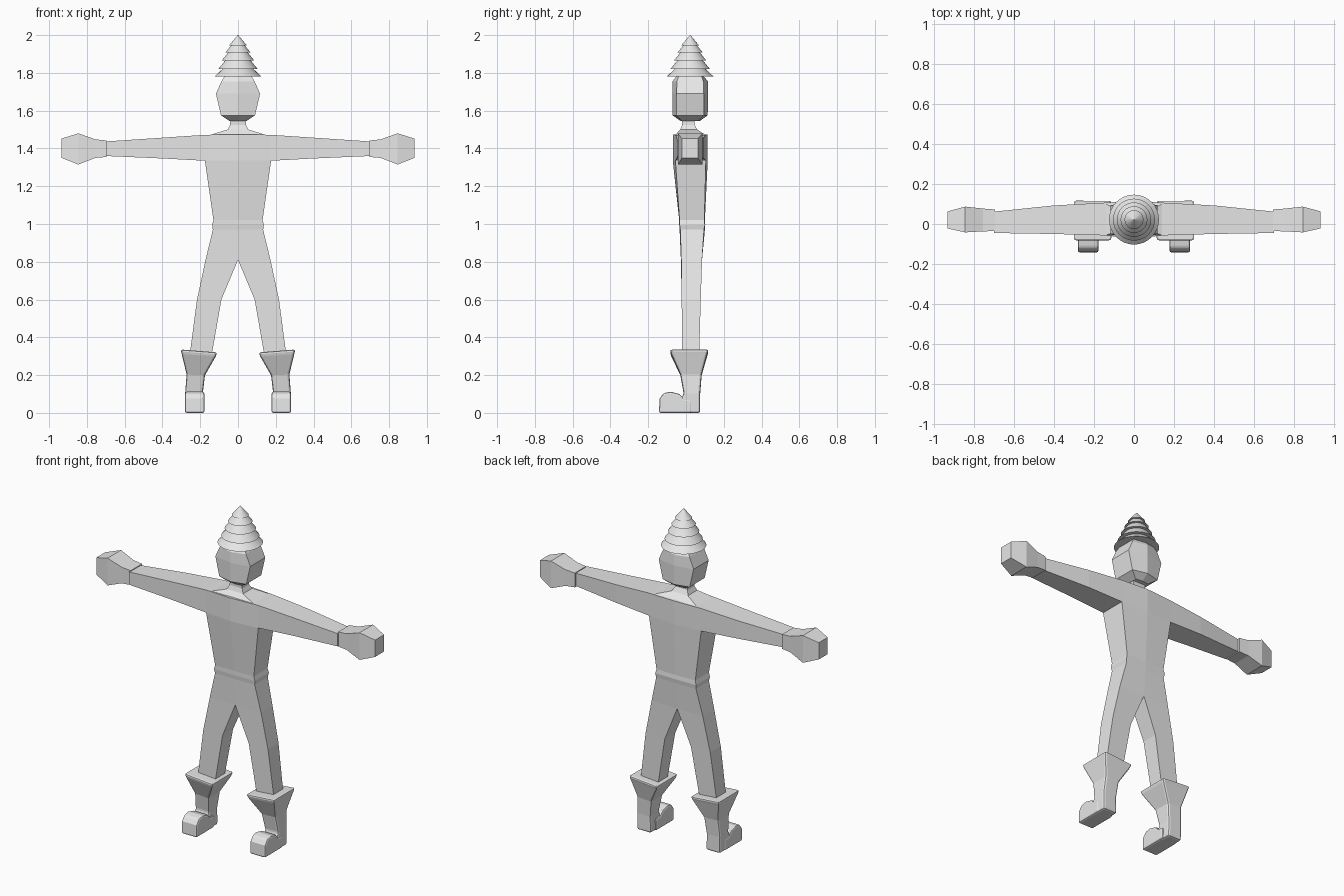
import bpy, bmesh, math

if "Cube" in bpy.data.objects:
    bpy.data.objects.remove(bpy.data.objects["Cube"])

grey = bpy.data.materials.new("light_grey")
grey.diffuse_color = (0.8, 0.8, 0.8, 1)
grey.use_nodes = True
grey.node_tree.nodes["Principled BSDF"].inputs["Base Color"].default_value = grey.diffuse_color


def loft(bm, rings, start=True, end=True):
    """Skin a list of equal-length point rings, with optional end caps."""
    loops = [[bm.verts.new(p) for p in r] for r in rings]
    n = len(loops[0])
    for a, b in zip(loops, loops[1:]):
        for i in range(n):
            j = (i + 1) % n
            bm.faces.new((a[i], a[j], b[j], b[i]))
    if start:
        bm.faces.new(loops[0][::-1])
    if end:
        bm.faces.new(loops[-1])


def finish(name, bm, mirror=False, bevel=0, smooth=None):
    bmesh.ops.remove_doubles(bm, verts=bm.verts, dist=0.0005)
    bmesh.ops.dissolve_degenerate(bm, edges=bm.edges, dist=0.0005)
    bmesh.ops.recalc_face_normals(bm, faces=bm.faces)
    me = bpy.data.meshes.new(name)
    bm.to_mesh(me)
    bm.free()
    ob = bpy.data.objects.new(name, me)
    bpy.context.collection.objects.link(ob)
    me.materials.append(grey)
    if bevel:
        m = ob.modifiers.new("bevel", 'BEVEL')
        m.width, m.segments = bevel, 2
        m.limit_method, m.angle_limit = 'ANGLE', math.radians(40)
    if mirror:
        m = ob.modifiers.new("mirror", 'MIRROR')
        m.merge_threshold = 0.001
    if smooth:
        bpy.context.view_layer.objects.active = ob
        ob.select_set(True)
        bpy.ops.object.shade_smooth_by_angle(angle=math.radians(smooth))
        ob.select_set(False)
    return ob


def level(z, x0, x1, y0i, y1i, y0o, y1o):
    """Half-body section: inner and outer front/back depths."""
    return [(x0, y0i, z), (x1, y0o, z), (x1, y1o, z), (x0, y1i, z)]


def across(x, z0, z1, y0, y1):
    return [(x, y0, z0), (x, y1, z0), (x, y1, z1), (x, y0, z1)]


# Body: right half of arm, torso, leg and neck, then mirrored
bm = bmesh.new()
loft(bm, [across(0, 1.335, 1.475, -.07, .115), across(.175, 1.335, 1.472, -.056, .105),
          across(.40, 1.347, 1.457, -.05, .093), across(.70, 1.36, 1.437, -.045, .062)],
     start=False)
loft(bm, [level(1.335, 0, .175, -.07, .115, -.056, .105),
          level(1.02, 0, .13, -.036, .10, -.034, .097),
          level(0.995, 0, .137, -.036, .102, -.034, .10),
          level(0.97, 0, .133, -.034, .10, -.03, .095),
          level(0.81, 0, .172, -.027, .085, -.025, .085),
          level(0.60, .088, .217, -.023, .078, -.023, .078),
          level(0.32, .137, .254, -.02, .07, -.02, .07)], start=False)
inner = [f for f in bm.faces if f.calc_center_median().x < .001 or
         all(abs(v.co.z - 1.335) < .001 and v.co.x < .18 for v in f.verts)]
bmesh.ops.delete(bm, geom=inner, context='FACES')
finish("body", bm, mirror=True)

# Neck flaring into the shoulders
bm = bmesh.new()
loft(bm, [[(sx * w, y, z) for sx, y in ((-1, a), (1, a), (1, b), (-1, b))]
          for z, w, a, b in ((1.474, .14, -.055, .10), (1.50, .055, -.03, .06),
                             (1.525, .042, -.02, .045), (1.56, .04, -.02, .045))],
     start=False)
finish("neck", bm)

# Hands
bm = bmesh.new()
loft(bm, [across(.695, 1.355, 1.442, -.035, .073), across(.755, 1.35, 1.448, -.037, .077),
          across(.845, 1.315, 1.48, -.042, .087), across(.935, 1.35, 1.452, -.022, .063)])
finish("hands", bm, mirror=True)

# Head: faceted block with a slight ridge down the front and back
bm = bmesh.new()
loft(bm, [[(-w, .022 - s, z), (0, .022 - c, z), (w, .022 - s, z),
           (w, .022 + s, z), (0, .022 + c, z), (-w, .022 + s, z)]
          for z, w, s, c in ((1.545, .045, .045, .05), (1.575, .09, .072, .093),
                             (1.69, .117, .072, .094), (1.755, .088, .07, .094),
                             (1.785, .07, .06, .07))])
finish("head", bm)

# Tiered conical hat
profile = [(.125, 1.78), (.082, 1.82), (.105, 1.82), (.068, 1.865), (.086, 1.865),
           (.052, 1.908), (.067, 1.908), (.036, 1.945), (.047, 1.945), (.0015, 2.0)]
bm = bmesh.new()
N = 32
loft(bm, [[(r * math.cos(2 * math.pi * i / N), .022 + r * math.sin(2 * math.pi * i / N), z)
           for i in range(N)] for r, z in profile])
finish("hat", bm, smooth=30)

# Boots: flared shaft
bm = bmesh.new()
shaft = ((0, .185, .278, -.07, .075), (.10, .187, .28, -.012, .075),
         (.20, .175, .272, -.03, .083), (.305, .118, .298, -.078, .112),
         (.328, .11, .304, -.085, .12))
loft(bm, [[(x, y, z + (x - .207) * .08 * z / .33) for x, y in
           ((x0, y0), (x1, y0), (x1, y1), (x0, y1))] for z, x0, x1, y0, y1 in shaft])
finish("boot_shafts", bm, mirror=True, bevel=.011)

# Boots: rounded toe cap
bm = bmesh.new()
toe = [(.03, 0), (.03, .07), (-.01, .075), (-.035, .1), (-.08, .112),
       (-.118, .105), (-.14, .075), (-.143, 0)]
loft(bm, [[(x, y, z) for y, z in toe] for x in (.178, .281)])
finish("boot_toes", bm, mirror=True, bevel=.01)
